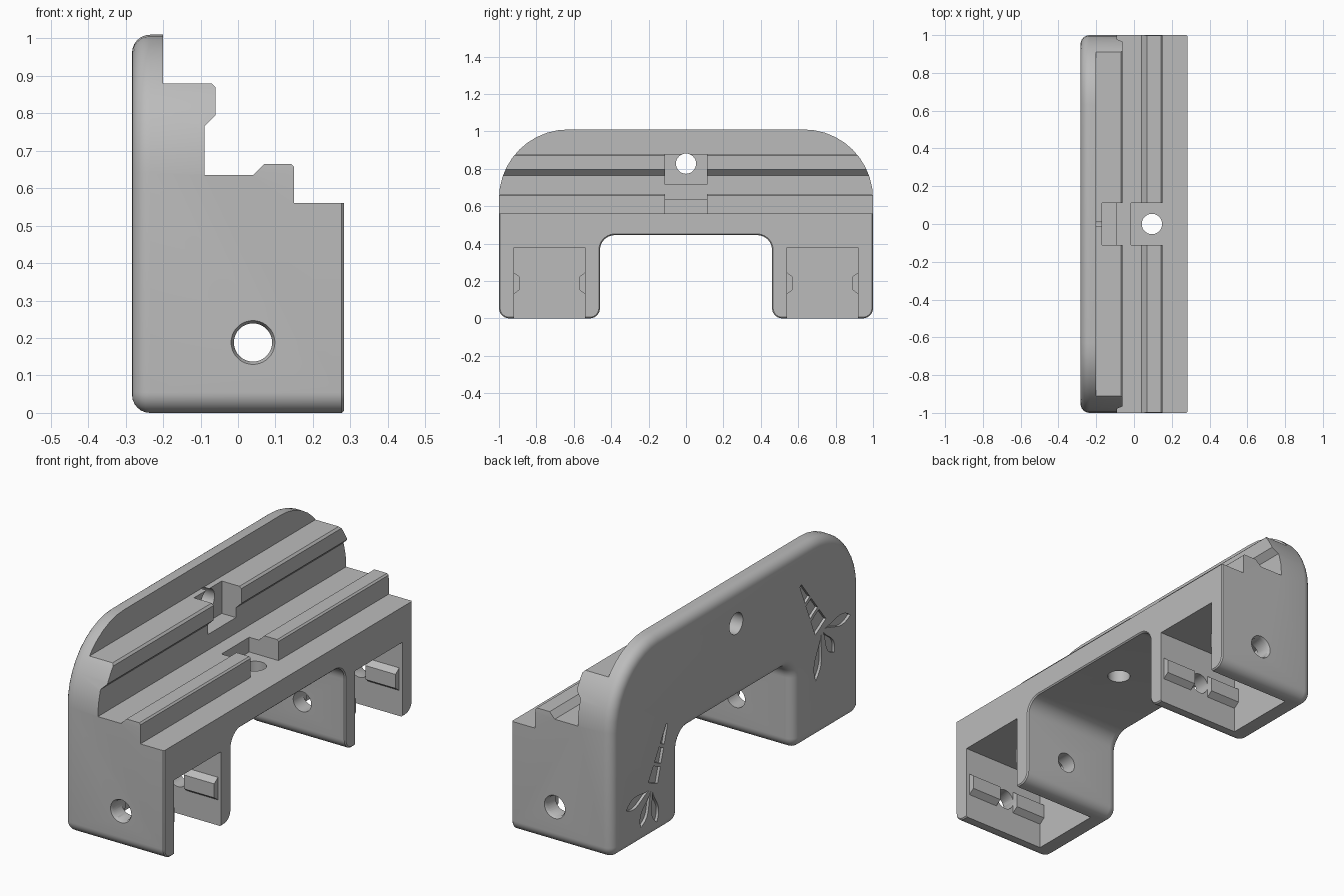
import bpy, bmesh, math
from mathutils import Vector

cube = bpy.data.objects.get("Cube")
if cube:
    bpy.data.objects.remove(cube)

grey = bpy.data.materials.new("plain_grey")
grey.use_nodes = True
grey.diffuse_color = (0.5, 0.5, 0.5, 1)
grey.node_tree.nodes["Principled BSDF"].inputs["Base Color"].default_value = (0.5, 0.5, 0.5, 1)

BACK, FRONT = -0.283, 0.283


def finish(bm, name):
    bmesh.ops.recalc_face_normals(bm, faces=bm.faces)
    mesh = bpy.data.meshes.new(name)
    bm.to_mesh(mesh)
    bm.free()
    mesh.materials.append(grey)
    obj = bpy.data.objects.new(name, mesh)
    bpy.context.scene.collection.objects.link(obj)
    return obj


def prism_mesh(pts, axis, a, b):
    """Extrude an outline along x (axis 0, points y-z) or y (axis 1, points x-z)."""
    bm = bmesh.new()
    place = (lambda p, t: (t, p[0], p[1])) if axis == 0 else (lambda p, t: (p[0], t, p[1]))
    face = bm.faces.new([bm.verts.new(place(p, a)) for p in pts])
    res = bmesh.ops.extrude_face_region(bm, geom=[face])
    move = Vector((b - a, 0, 0)) if axis == 0 else Vector((0, b - a, 0))
    bmesh.ops.translate(bm, vec=move, verts=[v for v in res["geom"] if isinstance(v, bmesh.types.BMVert)])
    return bm


def prism(name, pts, axis, a, b):
    return finish(prism_mesh(pts, axis, a, b), name)


def box(name, x, y, z):
    return prism(name, [(y[0], z[0]), (y[1], z[0]), (y[1], z[1]), (y[0], z[1])], 0, *x)


def bore(name, p, q, r1, r2=None):
    """Round cutter running from p to q."""
    p, q = Vector(p), Vector(q)
    bm = bmesh.new()
    bmesh.ops.create_cone(bm, cap_ends=True, segments=40, radius1=r1,
                          radius2=r1 if r2 is None else r2, depth=(q - p).length)
    bm.transform((q - p).to_track_quat('Z', 'Y').to_matrix().to_4x4())
    bmesh.ops.translate(bm, vec=(p + q) / 2, verts=bm.verts)
    return finish(bm, name)


def rounded(corners, steps=10):
    """Outline with a circular arc of the given radius at each corner."""
    out = []
    for i, (u, v, r) in enumerate(corners):
        c = Vector((u, v))
        a = (Vector(corners[i - 1][:2]) - c).normalized()
        b = (Vector(corners[(i + 1) % len(corners)][:2]) - c).normalized()
        for k in range(steps + 1):
            t = k / steps * math.pi / 2
            out.append(c + r * (a * (1 - math.sin(t)) + b * (1 - math.cos(t))))
    return out


def combine(target, tool, operation):
    mod = target.modifiers.new(tool.name, 'BOOLEAN')
    mod.operation, mod.solver, mod.object = operation, 'EXACT', tool
    graph = bpy.context.evaluated_depsgraph_get()
    mesh = bpy.data.meshes.new_from_object(target.evaluated_get(graph))
    target.modifiers.clear()
    target.data = mesh
    bpy.data.objects.remove(tool)


# Arch-shaped body with rounded back edge and a fine front bevel
arch = rounded([(-1, 0, .055), (-1, 1.01, .37), (1, 1.01, .37), (1, 0, .055),
                (.46, 0, .055), (.46, .445, .08), (-.46, .445, .08), (-.46, 0, .055)])
bm = prism_mesh(arch, 0, BACK, FRONT)
bmesh.ops.recalc_face_normals(bm, faces=bm.faces)
for x, size, segs in ((BACK, .048, 6), (FRONT, .006, 1)):
    rim = [e for e in bm.edges if all(abs(v.co.x - x) < 1e-5 for v in e.verts)]
    bmesh.ops.bevel(bm, geom=rim, offset=size, segments=segs, profile=.5,
                    affect='EDGES', clamp_overlap=False)
body = finish(bm, "bracket_body")

# Stepped rails along the top
steps = [(-.4, -.1), (-.4, 1.2), (-.2, 1.2), (-.2, .88), (-.07, .88), (-.06, .87),
         (-.06, .795), (-.09, .765), (-.09, .635), (.04, .635), (.07, .665),
         (.142, .665), (.15, .657), (.15, .56), (.4, .56), (.4, -.1)]
combine(body, prism("rail_profile", steps, 1, -1.2, 1.2), 'INTERSECT')

# Leg pockets, open at the front and below, with gripping ribs
for s in (-1, 1):
    combine(body, box("leg_pocket", (-.18, .4), sorted((s * .54, s * .92)), (-.1, .38)), 'DIFFERENCE')
    for wall, d in ((.54, 1), (.92, -1)):
        rib = [(s * (wall + d * o), z) for o, z in
               ((-.02, .13), (0, .13), (.03, .152), (.03, .223), (0, .245), (-.02, .245))]
        for span in ((-.2, -.01), (.095, .265)):
            combine(body, prism("grip_rib", rib, 0, *span), 'UNION')

# Notches in both rails
combine(body, box("upper_notch", (-.17, 0), (-.112, .112), (.715, 1)), 'DIFFERENCE')
combine(body, box("lower_notch", (-.015, .151), (-.112, .112), (.56, .8)), 'DIFFERENCE')

# Screw holes
combine(body, bore("leg_hole", (.04, -1.2, .188), (.04, 1.2, .188), .051), 'DIFFERENCE')
combine(body, bore("rail_hole", (.095, 0, .3), (.095, 0, .7), .054), 'DIFFERENCE')
combine(body, bore("back_hole", (-.4, 0, .827), (-.1, 0, .827), .054), 'DIFFERENCE')
for s in (-1, 1):
    combine(body, bore("hole_chamfer", (.04, s * 1.006, .188), (.04, s * .985, .188), .062, .05), 'DIFFERENCE')


# Engraved tapered roots with three leaves on the back
def engrave(pts):
    combine(body, prism("engraving", pts, 0, -.4, BACK + .014), 'DIFFERENCE')


def leaf(root, tip, width):
    along = tip - root
    side = Vector((-along.y, along.x)).normalized() * width
    us = [k / 10 for k in range(11)]
    bulge = [math.sin(math.pi * u ** 1.6) for u in us]
    engrave([root + along * u + side * w for u, w in zip(us, bulge)]
            + [root + along * u - side * w for u, w in list(zip(us, bulge))[-2:0:-1]])


def plant(tip, base, leaf_tips, width):
    tip, base = Vector(tip), Vector(base)
    along = base - tip
    side = Vector((-along.y, along.x)).normalized() * width
    for a, b in ((0, .34), (.40, .66), (.72, 1)):
        wa, wb = .15 + .85 * a, .15 + .85 * b
        engrave([tip + along * a + side * wa, tip + along * b + side * wb,
                 tip + along * b - side * wb, tip + along * a - side * wa])
    for end in leaf_tips:
        end = Vector(end)
        root = base + along.normalized() * .02 + (end - base).normalized() * .02
        leaf(root, end, .028)


plant((.557, .53), (.67, .27), [(.885, .21), (.77, .08), (.64, .06)], .04)
plant((-.52, .82), (-.68, .55), [(-.92, .52), (-.79, .38), (-.64, .29)], .05)

# Smooth curved surfaces, crisp edges
bpy.ops.object.select_all(action='DESELECT')
body.select_set(True)
bpy.context.view_layer.objects.active = body
bpy.ops.object.shade_smooth_by_angle(angle=math.radians(30))
